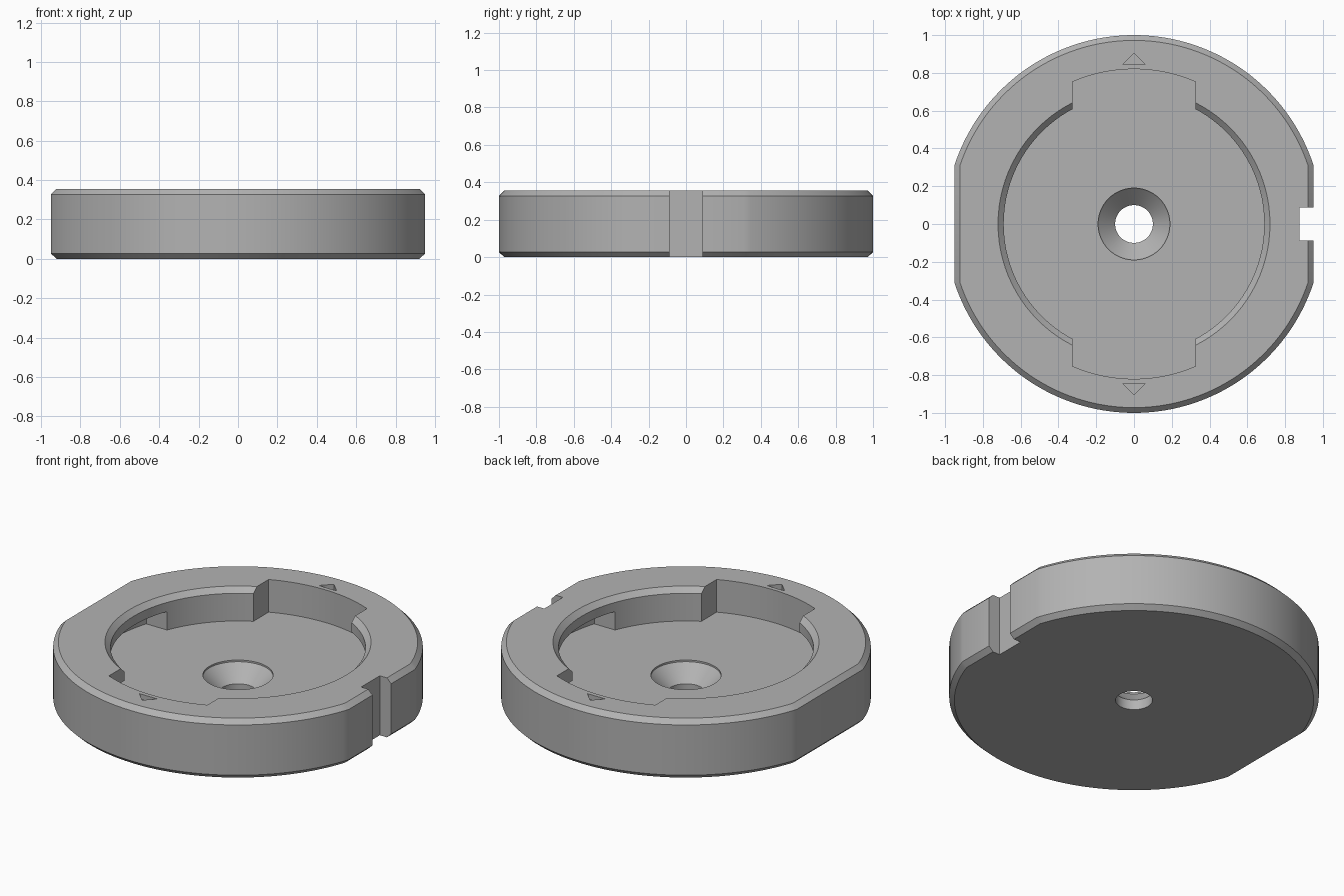
import bpy, bmesh, math
from math import asin, acos, sqrt, pi, cos, sin

if "Cube" in bpy.data.objects:
    bpy.data.objects.remove(bpy.data.objects["Cube"])

HEIGHT, FLOOR, LIP_Z = 0.355, 0.16, 0.27
BORE, SLOT_R, SLOT_W = 0.69, 0.82, 0.325
ABOVE = HEIGHT + 0.1

grey = bpy.data.materials.new("plain grey")
grey.use_nodes = True
colour = (0.45, 0.45, 0.45, 1)
grey.diffuse_color = colour
grey.node_tree.nodes["Principled BSDF"].inputs["Base Color"].default_value = colour


def arc(r, a, b, n):
    return [(r * cos(a + (b - a) * i / n), r * sin(a + (b - a) * i / n)) for i in range(n + 1)]


def circle(r, n=96):
    return arc(r, 0, 2 * pi, n)[:-1]


def loft(name, layers):
    """Solid through matching outlines, given as (z, points)."""
    bm = bmesh.new()
    rings = [[bm.verts.new((x, y, z)) for x, y in pts] for z, pts in layers]
    for low, high in zip(rings, rings[1:]):
        for i in range(len(low)):
            j = (i + 1) % len(low)
            bm.faces.new((low[i], low[j], high[j], high[i]))
    bm.faces.new(rings[0][::-1])
    bm.faces.new(rings[-1])
    bmesh.ops.recalc_face_normals(bm, faces=bm.faces)
    mesh = bpy.data.meshes.new(name)
    bm.to_mesh(mesh)
    bm.free()
    mesh.materials.append(grey)
    obj = bpy.data.objects.new(name, mesh)
    bpy.context.collection.objects.link(obj)
    return obj


def prism(name, pts, low, high):
    return loft(name, [(low, pts), (high, pts)])


def turned(pts):
    return [(-x, -y) for x, y in pts]


def disc_outline(r, flat):
    # Disc with two flat sides
    a = acos(flat / r)
    half = arc(r, a, pi - a, 72)
    return half + turned(half)


# Body with chamfered rims
full, inset = disc_outline(1.0, 0.95), disc_outline(0.972, 0.922)
body = loft("mounting_plate", [(0, inset), (0.027, full), (HEIGHT - 0.028, full), (HEIGHT, inset)])

# Round pocket with chamfered mouth, and countersunk screw hole
cutters = [
    loft("pocket_cutter", [(FLOOR, circle(BORE)), (HEIGHT - 0.03, circle(BORE)),
                           (HEIGHT, circle(0.72)), (ABOVE, circle(0.72))]),
    loft("screw_hole_cutter", [(-0.1, circle(0.1, 64)), (0.06, circle(0.1, 64)),
                               (0.15, circle(0.19, 64)), (0.2, circle(0.19, 64))]),
    prism("side_notch_cutter", [(0.875, -0.088), (1.2, -0.088), (1.2, 0.088), (0.875, 0.088)], -0.1, ABOVE),
]

# Entry slots, locking grooves under the lip, and arrow marks, on both ends
a = acos(SLOT_W / SLOT_R)
slot = arc(SLOT_R, a, pi - a, 24) + [(-SLOT_W, 0.4), (SLOT_W, 0.4)]
stop = -0.25
groove = arc(SLOT_R, asin(stop / SLOT_R), a, 36) + arc(0.6, a, asin(stop / 0.6), 24)
arrow = [(-0.06, 0.845), (0.06, 0.845), (0, 0.905)]
for end, place in (("back", list), ("front", turned)):
    cutters.append(prism(end + "_slot_cutter", place(slot), FLOOR, ABOVE))
    cutters.append(prism(end + "_groove_cutter", place(groove), FLOOR, LIP_Z))
    cutters.append(prism(end + "_arrow_cutter", place(arrow), HEIGHT - 0.03, ABOVE))

bpy.ops.object.select_all(action="DESELECT")
bpy.context.view_layer.objects.active = body
body.select_set(True)
for cutter in cutters:
    cutter.hide_render = True
    mod = body.modifiers.new(cutter.name, "BOOLEAN")
    mod.operation, mod.solver, mod.object = "DIFFERENCE", "EXACT", cutter
    bpy.ops.object.modifier_apply(modifier=mod.name)
    bpy.data.objects.remove(cutter)

bpy.ops.object.shade_smooth_by_angle(angle=math.radians(25))
